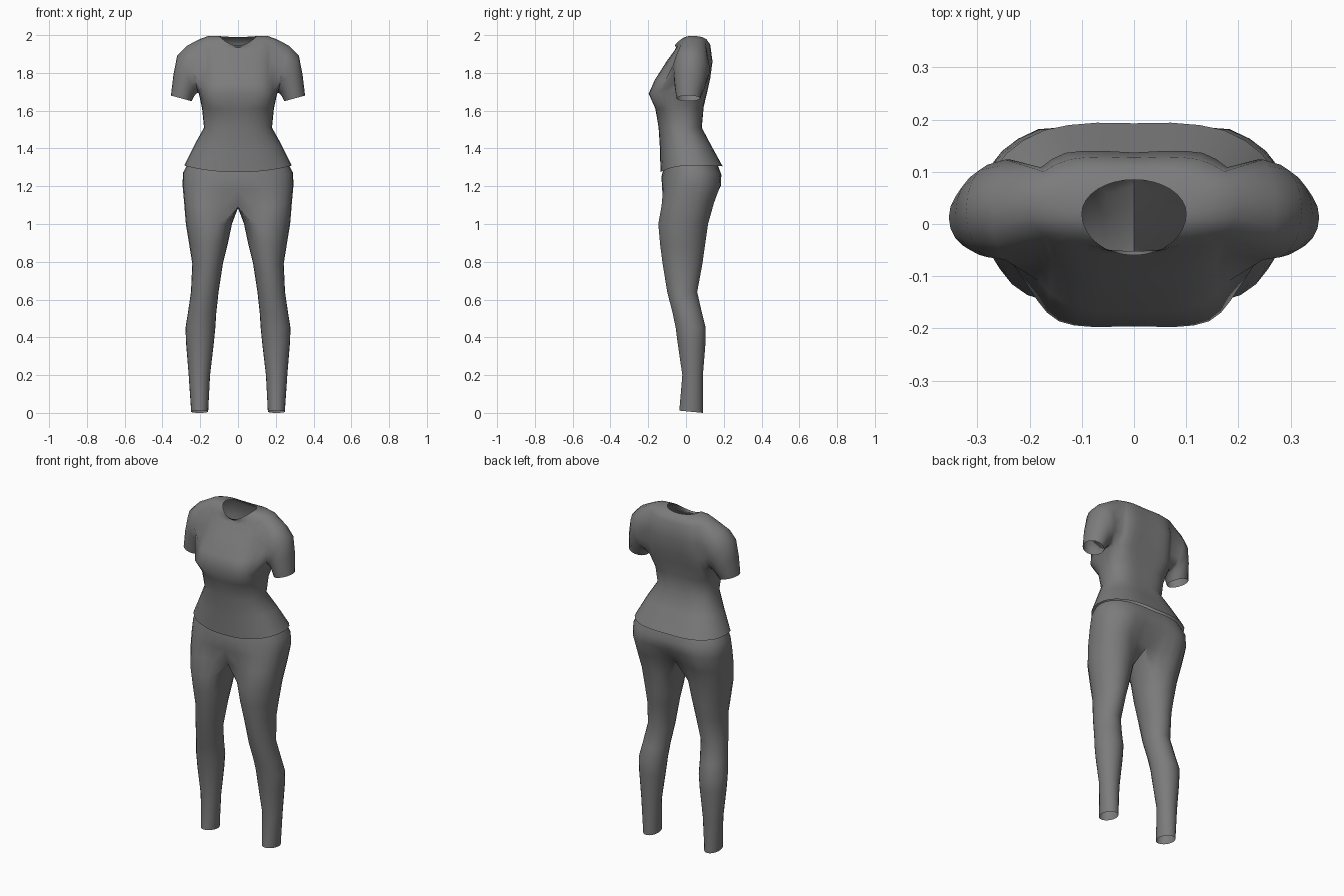
import bpy, bmesh, math
from mathutils import Vector

if "Cube" in bpy.data.objects:
    bpy.data.objects.remove(bpy.data.objects["Cube"])

grey = bpy.data.materials.new("charcoal_cloth")
grey.diffuse_color = (0.2, 0.2, 0.2, 1)
grey.use_nodes = True
grey.node_tree.nodes["Principled BSDF"].inputs["Base Color"].default_value = grey.diffuse_color
N = 16  # segments from front centre to back centre


def half_ring(bm, rx, yf, yc, yb, zf, zs, zb, p, dip_f, dip_b):
    """Half outline from front centre, round the side, to back centre."""
    verts = []
    for j in range(N + 1):
        t = math.pi * j / N
        s, c = max(0.0, math.sin(t)), math.cos(t)
        x = 0.0 if j in (0, N) else rx * s ** p
        reach = (yc - yf) if j <= N / 2 else (yb - yc)
        y = yc - math.copysign(reach * abs(c) ** p, c)
        y += dip_f * max(0, 1 - j / 3) - dip_b * max(0, 1 - (N - j) / 3)
        zc = zf if j <= N / 2 else zb
        z = zs + (zc - zs) * c * c
        verts.append(bm.verts.new((x, y, z)))
    return verts


def bridge(bm, a, b, closed=False, skip=()):
    n = len(a)
    for j in range(n if closed else n - 1):
        if j not in skip:
            k = (j + 1) % n
            bm.faces.new((a[j], a[k], b[k], b[j]))


def finish(bm, name):
    """Mirror the half into a whole smooth garment."""
    me = bpy.data.meshes.new(name)
    bmesh.ops.recalc_face_normals(bm, faces=bm.faces)
    bm.to_mesh(me)
    bm.free()
    ob = bpy.data.objects.new(name, me)
    bpy.context.collection.objects.link(ob)
    me.materials.append(grey)
    bpy.context.view_layer.objects.active = ob
    ob.select_set(True)
    mod = ob.modifiers.new("mirror", 'MIRROR')
    mod.merge_threshold = 0.001
    bpy.ops.object.modifier_apply(modifier="mirror")
    bpy.ops.object.shade_smooth_by_angle(angle=math.radians(60))
    ob.select_set(False)


# Shirt body: half width, front/middle/back y, front/side/back z, squareness, dips
bm = bmesh.new()
body = [half_ring(bm, *r) for r in (
    (.285, -.135, .03, .205, 1.275, 1.31, 1.305, .85, 0, .012),
    (.23, -.138, .01, .14, 1.40, 1.42, 1.42, .85, 0, .01),
    (.18, -.145, -.02, .092, 1.51, 1.51, 1.51, .85, 0, .01),
    (.19, -.162, -.02, .102, 1.61, 1.61, 1.62, .8, 0, .01),
    (.207, -.208, -.01, .122, 1.69, 1.69, 1.70, .62, .012, .012),
    (.205, -.172, .01, .14, 1.76, 1.76, 1.77, .7, .005, .015),
    (.205, -.10, .03, .152, 1.865, 1.86, 1.86, .75, 0, .015),
    (.20, -.06, .04, .137, 1.92, 1.98, 1.945, .8, 0, .01),
    (.155, -.052, .03, .115, 1.935, 1.996, 1.975, .85, 0, .005),
    (.10, -.06, .02, .085, 1.945, 1.995, 1.99, 1, 0, 0))]
c1, c2, r1, r2 = 5, 11, 4, 7  # armhole columns and rows
for r in range(len(body) - 1):
    bridge(bm, body[r], body[r + 1], skip=range(c1, c2) if r1 <= r < r2 else ())

# Sleeve: starts on the armhole edge, starting at its top
loop = [body[r2][c] for c in range(8, c2 + 1)]
loop += [body[r][c2] for r in range(r2 - 1, r1, -1)]
loop += [body[r1][c] for c in range(c2, c1 - 1, -1)]
loop += [body[r][c1] for r in range(r1 + 1, r2)]
loop += [body[r2][c] for c in range(c1, 8)]
# outer x z, inner x z, front y, back y
for ox, oz, ix, iz, yf, yb in ((.272, 1.943, .212, 1.695, -.07, .125),
                               (.322, 1.892, .222, 1.69, -.065, .115),
                               (.342, 1.79, .235, 1.672, -.06, .10),
                               (.355, 1.68, .245, 1.65, -.05, .075)):
    o, i = Vector((ox, 0, oz)), Vector((ix, 0, iz))
    ring = []
    for k in range(len(loop)):
        a = 2 * math.pi * k / len(loop)
        p = (o + i) / 2 + (o - i) / 2 * math.cos(a)
        p.y = (yf + yb) / 2 + (yb - yf) / 2 * math.sin(a)
        ring.append(bm.verts.new(p))
    bridge(bm, loop, ring, closed=True)
    loop = ring
finish(bm, "shirt")

# Trousers: hip section
bm = bmesh.new()
hips = [half_ring(bm, *r) for r in (
    (.268, -.118, .03, .178, 1.30, 1.315, 1.31, .85, 0, .01),
    (.292, -.13, .04, .20, 1.25, 1.27, 1.26, .85, 0, .015),
    (.293, -.135, .03, .206, 1.18, 1.20, 1.205, .8, .01, .03),
    (.285, -.15, .01, .168, 1.09, 1.11, 1.11, .75, .05, .06))]
for a, b in zip(hips, hips[1:]):
    bridge(bm, a, b)

# Crotch strip on the centre line closes the top of each leg
back, front = hips[-1][N].co, hips[-1][0].co
leg = list(hips[-1])
for k in range(1, 6):
    p = back.lerp(front, k / 6)
    p.z -= .015 * math.sin(math.pi * k / 6)
    leg.append(bm.verts.new(p))

# Leg: outer x, inner x, front y, back y, z
for xo, xi, yf, yb, z in ((.276, .032, -.148, .118, 1.0), (.258, .055, -.138, .102, .89),
                          (.242, .08, -.125, .088, .79), (.249, .103, -.10, .06, .64),
                          (.265, .115, -.072, .085, .53), (.278, .12, -.055, .105, .45),
                          (.275, .128, -.045, .104, .37), (.261, .148, -.02, .09, .2),
                          (.248, .158, -.036, .09, .005)):
    ring = []
    for k in range(len(leg)):
        a = 2 * math.pi * (k - 19) / len(leg)
        y = (yf + yb) / 2 - (yb - yf) / 2 * math.sin(a)
        dz = .012 * (.09 - y) / .126 if z < .1 else 0
        ring.append(bm.verts.new(((xo + xi) / 2 - (xo - xi) / 2 * math.cos(a), y, z + dz - .005 * (z < .1))))
    bridge(bm, leg, ring, closed=True)
    leg = ring
finish(bm, "trousers")
